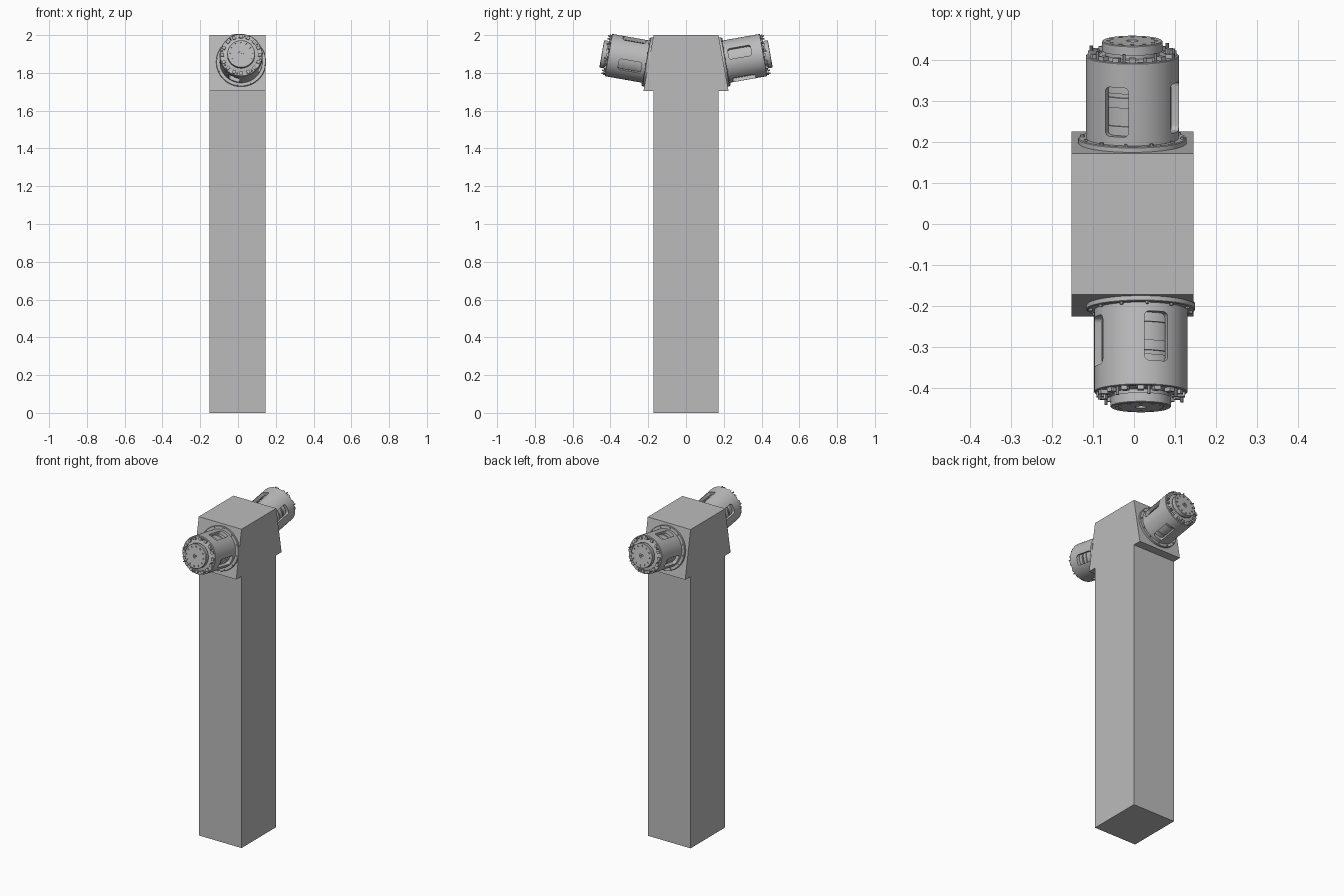
import bpy, bmesh
from math import radians, sin, cos, pi
from mathutils import Matrix, Vector

cube = bpy.data.objects.get("Cube")
if cube:
    bpy.data.objects.remove(cube, do_unlink=True)

grey = bpy.data.materials.new("plain_grey")
grey.use_nodes = True
COLOUR = (0.5, 0.5, 0.5, 1)
grey.diffuse_color = COLOUR
grey.node_tree.nodes["Principled BSDF"].inputs["Base Color"].default_value = COLOUR


def finish(bm, name, smooth=False):
    bmesh.ops.recalc_face_normals(bm, faces=bm.faces)
    mesh = bpy.data.meshes.new(name)
    bm.to_mesh(mesh)
    bm.free()
    mesh.materials.append(grey)
    obj = bpy.data.objects.new(name, mesh)
    bpy.context.collection.objects.link(obj)
    if smooth:
        shade(obj)
    return obj


def shade(obj):
    bpy.ops.object.select_all(action='DESELECT')
    obj.select_set(True)
    bpy.context.view_layer.objects.active = obj
    bpy.ops.object.shade_smooth_by_angle(angle=radians(30))


def lathe(name, profile, steps=64, closed=False):
    """Turn (radius, height) points round the local z axis."""
    bm = bmesh.new()
    verts = [bm.verts.new((r, 0, z)) for r, z in profile]
    edges = [bm.edges.new(pair) for pair in zip(verts, verts[1:])]
    if closed:
        edges.append(bm.edges.new((verts[-1], verts[0])))
    bmesh.ops.spin(bm, geom=verts + edges, axis=(0, 0, 1), cent=(0, 0, 0),
                   angle=2 * pi, steps=steps)
    bmesh.ops.remove_doubles(bm, verts=bm.verts, dist=1e-5)
    return finish(bm, name, True)


def polar(angle, radius, height):
    """Place at an angle measured from local up (+y) towards +x."""
    return Matrix.Rotation(-angle, 4, 'Z') @ Matrix.Translation((0, radius, height))


def studs(name, count, radius, height, size, depth, sides=8, phase=0.0):
    """Ring of small pegs along the axis."""
    bm = bmesh.new()
    for i in range(count):
        bmesh.ops.create_cone(bm, cap_ends=True, segments=sides, radius1=size,
                              radius2=size, depth=depth,
                              matrix=polar(phase + 2 * pi * i / count, radius, height))
    return finish(bm, name)


def blocks(name, count, radius, height, size, phase=0.0, bevel=0.0):
    """Ring of boxes, optionally with rounded radial corners."""
    bm = bmesh.new()
    for i in range(count):
        matrix = polar(phase + 2 * pi * i / count, radius, height)
        bmesh.ops.create_cube(bm, matrix=matrix @ Matrix.Diagonal((*size, 1)))
    if bevel:
        radial = [e for e in bm.edges
                  if abs(e.verts[0].co.z - e.verts[1].co.z) < 1e-5
                  and abs(e.calc_length() - size[1]) < 1e-4]
        bmesh.ops.bevel(bm, geom=radial, offset=bevel, segments=4,
                        profile=0.5, affect='EDGES')
    return finish(bm, name)


def cut(obj, cutter):
    mod = obj.modifiers.new("cut", 'BOOLEAN')
    mod.object = cutter
    mod.operation = 'DIFFERENCE'
    mod.solver = 'EXACT'
    deps = bpy.context.evaluated_depsgraph_get()
    obj.data = bpy.data.meshes.new_from_object(obj.evaluated_get(deps))
    obj.modifiers.clear()
    bpy.data.objects.remove(cutter, do_unlink=True)
    shade(obj)


def drum(side, matrix):
    # Mounting flange and its bolts
    parts = [lathe(side + "_flange", [(0, -0.005), (0.132, -0.005), (0.132, 0.01),
                                      (0.13, 0.012), (0, 0.012)]),
             studs(side + "_flange_bolts", 12, 0.123, 0.013, 0.005, 0.008, 6, 0.13)]

    # Housing wall with four rounded windows
    body = lathe(side + "_housing", [(0.1135, 0.005), (0.1135, 0.214), (0.1115, 0.216),
                                     (0.094, 0.216), (0.094, 0.005)], closed=True)
    cut(body, blocks("window_cutter", 4, 0.11, 0.094, (0.06, 0.06, 0.122),
                     radians(20), 0.012))
    parts.append(body)

    # Stepped core seen through the windows
    parts.append(lathe(side + "_core", [(0, 0.005), (0.092, 0.005), (0.092, 0.055),
                                        (0.086, 0.055), (0.086, 0.1), (0.09, 0.1),
                                        (0.09, 0.125), (0.084, 0.125), (0.084, 0.135),
                                        (0.09, 0.135), (0.09, 0.21), (0, 0.21)]))

    # Toothed ring, pins, neck and end cap
    parts.append(lathe(side + "_end_plate", [(0, 0.2), (0.096, 0.2), (0.096, 0.212),
                                             (0.08, 0.218), (0.066, 0.218),
                                             (0.066, 0.235), (0, 0.235)]))
    parts.append(blocks(side + "_teeth", 16, 0.099, 0.217, (0.016, 0.018, 0.018)))
    parts.append(studs(side + "_pins", 8, 0.102, 0.226, 0.004, 0.02, 8, 0.2))
    cap = lathe(side + "_end_cap", [(0, 0.228), (0.0735, 0.228), (0.0735, 0.25),
                                    (0.0715, 0.252), (0.014, 0.252), (0.014, 0.247),
                                    (0.006, 0.247), (0.006, 0.24), (0, 0.24)])
    cut(cap, studs("hole_cutter", 12, 0.058, 0.252, 0.005, 0.012, 10))
    parts.append(cap)
    for part in parts:
        part.matrix_world = matrix


# Square post with a head that flares downward on front and back
MID_X, HALF_X, HALF_Y, FLARE_Y, HEAD_Z = -0.0035, 0.1485, 0.172, 0.225, 1.705
half = [(HALF_Y, 0), (HALF_Y, HEAD_Z), (FLARE_Y, HEAD_Z), (HALF_Y, 2)]
outline = half + [(-y, z) for y, z in reversed(half)]
bm = bmesh.new()
face = bm.faces.new([bm.verts.new((MID_X - HALF_X, y, z)) for y, z in outline])
side = bmesh.ops.extrude_face_region(bm, geom=[face])
bmesh.ops.translate(bm, vec=(2 * HALF_X, 0, 0),
                    verts=[v for v in side["geom"] if isinstance(v, bmesh.types.BMVert)])
finish(bm, "post")

# Drums tilted upward, square to the slanted faces
tilt = radians(10)
axes = Matrix(((1, 0, 0), (0, sin(tilt), -cos(tilt)), (0, cos(tilt), sin(tilt)))).to_4x4()
for name, turn, spot in (("front", 0, (0.0165, -0.198, 1.857)),
                         ("back", pi, (-0.004, 0.198, 1.857))):
    drum(name, Matrix.Translation(Vector(spot)) @ Matrix.Rotation(turn, 4, 'Z') @ axes)
